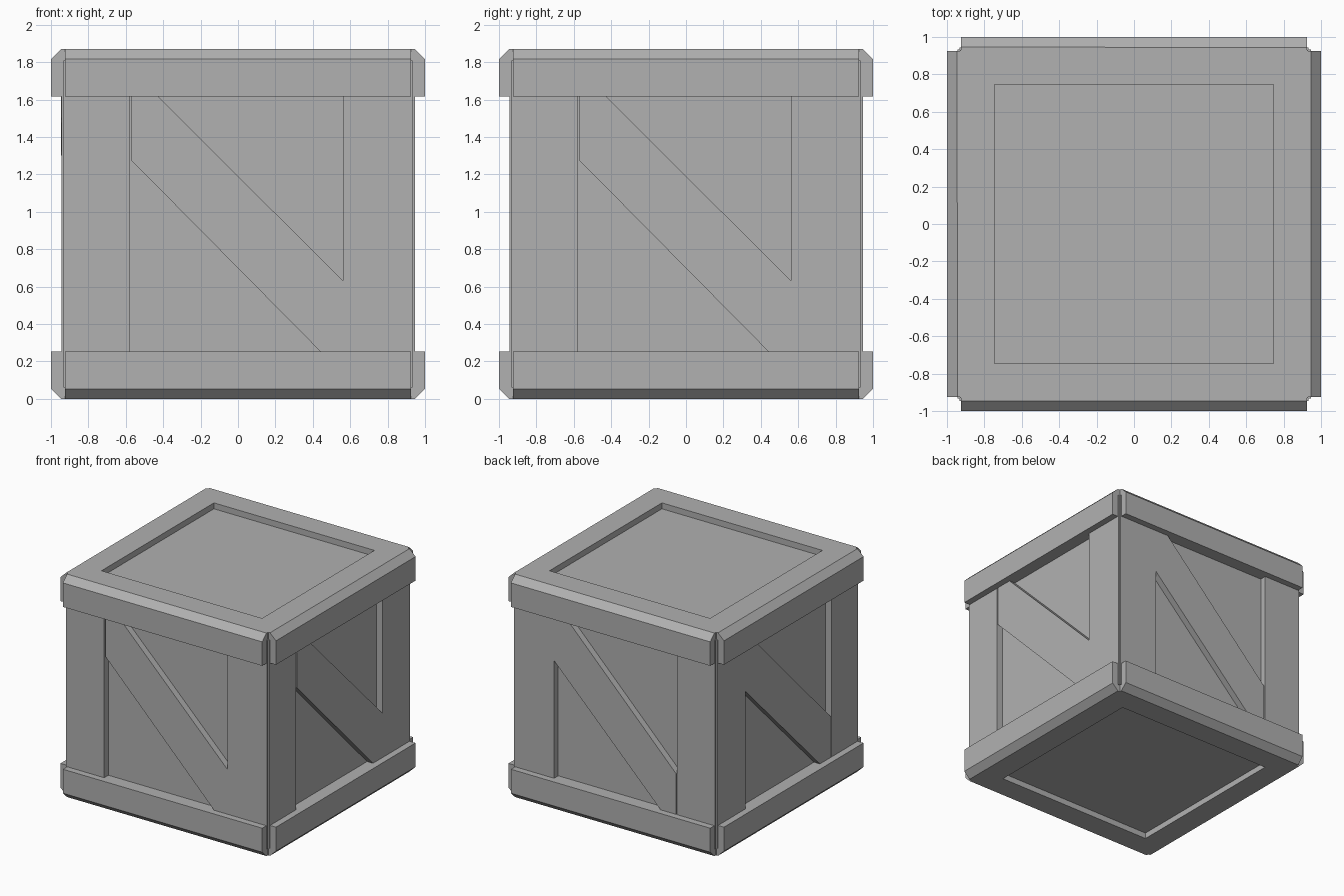
import bpy, bmesh, math
from mathutils import Matrix, Vector

if "Cube" in bpy.data.objects:
    bpy.data.objects.remove(bpy.data.objects["Cube"])

H = 1.87          # total height
FACE = 0.945      # outer face of posts and braces
FLIP = Matrix.Translation((0, 0, H)) @ Matrix.Rotation(math.pi, 4, 'X')

GREY = bpy.data.materials.new("dark_grey")
GREY.diffuse_color = (0.44, 0.44, 0.44, 1)
GREY.use_nodes = True
GREY.node_tree.nodes["Principled BSDF"].inputs["Base Color"].default_value = GREY.diffuse_color


def finish(name, bm, mat=Matrix()):
    bm.transform(mat)
    bmesh.ops.recalc_face_normals(bm, faces=bm.faces)
    me = bpy.data.meshes.new(name)
    bm.to_mesh(me)
    bm.free()
    me.materials.append(GREY)
    ob = bpy.data.objects.new(name, me)
    bpy.context.collection.objects.link(ob)
    return ob


def prism(name, pts, offset, mat=Matrix()):
    """Closed 3D outline swept along offset."""
    bm = bmesh.new()
    face = bm.faces.new([bm.verts.new(p) for p in pts])
    ext = bmesh.ops.extrude_face_region(bm, geom=[face], use_keep_orig=True)
    verts = [g for g in ext['geom'] if isinstance(g, bmesh.types.BMVert)]
    bmesh.ops.translate(bm, verts=verts, vec=Vector(offset))
    return finish(name, bm, mat)


def square_ring(name, profile, mat=Matrix()):
    """Closed (radius, z) profile carried around a square."""
    bm = bmesh.new()
    loops = [[bm.verts.new((sx * r, sy * r, z)) for r, z in profile]
             for sx, sy in ((-1, -1), (1, -1), (1, 1), (-1, 1))]
    n = len(profile)
    for i in range(4):
        a, b = loops[i], loops[(i + 1) % 4]
        for j in range(n):
            k = (j + 1) % n
            bm.faces.new((a[j], b[j], b[k], a[k]))
    return finish(name, bm, mat)


# Inner box: recessed panels on all six sides
c = 0.89
prism("inner_box", [(-c, -c, 0.05), (c, -c, 0.05), (c, c, 0.05), (-c, c, 0.05)],
      (0, 0, H - 0.1))

# Corner posts with a small square notch along the outer edge
inner = {-1: 0.58, 1: 0.5625}
e = FACE - 0.012
for sx in (-1, 1):
    for sy in (-1, 1):
        ix, iy = inner[sx], inner[sy]
        outline = [(ix, iy), (FACE, iy), (FACE, e), (e, e), (e, FACE), (ix, FACE)]
        prism("corner_post", [(sx * x, sy * y, 0.06) for x, y in outline],
              (0, 0, H - 0.12))

# Flat borders around the top and bottom panels
border = [(0.745, H), (0.93, H), (0.93, H - 0.07), (0.745, H - 0.07)]
square_ring("top_border", border)
square_ring("bottom_border", border, FLIP)

# Chamfered rails along every top and bottom edge
rail = [(0.93, H), (FACE, H), (1.0, H - 0.053), (1.0, H - 0.254), (0.88, H - 0.254),
        (0.88, H - 0.08), (0.93, H - 0.08)]
for i in range(4):
    turn = Matrix.Rotation(i * math.pi / 2, 4, 'Z')
    rail_pts = [(-0.925, -v, z) for v, z in rail]
    prism("top_rail", rail_pts, (1.85, 0, 0), turn)
    prism("bottom_rail", rail_pts, (1.85, 0, 0), FLIP @ turn)

# One diagonal brace per side
brace = [(-0.57, 1.70), (-0.57, 1.275), (0.5625, 0.13), (0.5625, 0.63), (-0.51, 1.70)]
for name, mat in (("front", Matrix()), ("back", FLIP),
                  ("right", Matrix.Rotation(math.pi / 2, 4, 'Z')),
                  ("left", Matrix.Translation((0, 0, H))
                   @ Matrix.Rotation(math.pi, 4, 'Y')
                   @ Matrix.Rotation(math.pi / 2, 4, 'Z'))):
    prism(name + "_brace", [(x, -FACE, z) for x, z in brace], (0, 0.1, 0), mat)
